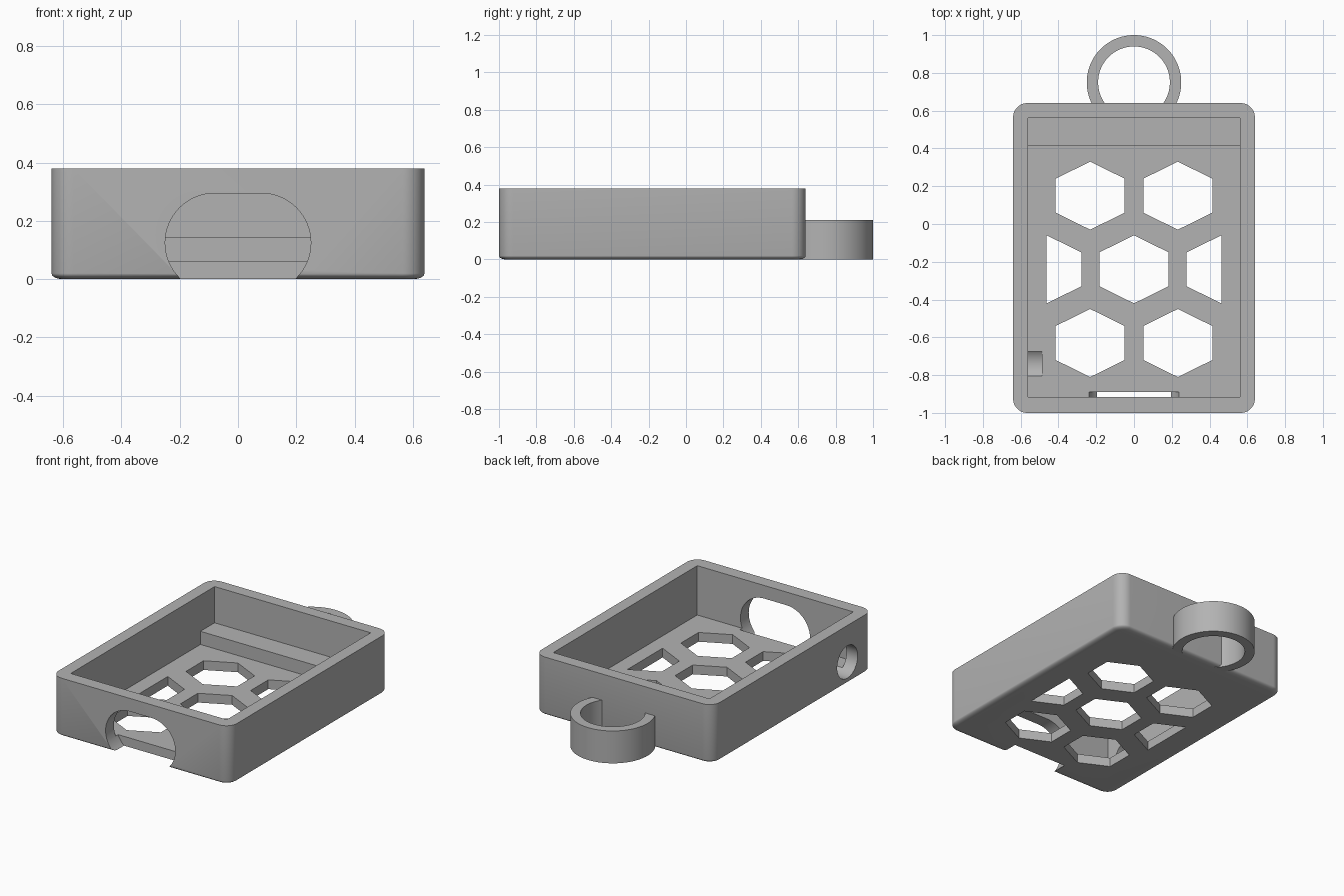
import bpy, bmesh
from math import sin, cos, pi, asin, radians
from mathutils import Vector

default = bpy.data.objects.get("Cube")
if default:
    bpy.data.objects.remove(default, do_unlink=True)

grey = bpy.data.materials.new("plain grey")
grey.use_nodes = True
colour = (0.45, 0.45, 0.45, 1)
grey.diffuse_color = colour
grey.node_tree.nodes["Principled BSDF"].inputs["Base Color"].default_value = colour


def arc(cx, cy, r, start, end, steps):
    angles = [start + (end - start) * i / steps for i in range(steps + 1)]
    return [(cx + r * cos(a), cy + r * sin(a)) for a in angles]


def loft(name, loops):
    """Closed solid through matching loops of 3D points."""
    bm = bmesh.new()
    rows = [[bm.verts.new(p) for p in loop] for loop in loops]
    n = len(rows[0])
    for low, high in zip(rows, rows[1:]):
        for i in range(n):
            j = (i + 1) % n
            bm.faces.new((low[i], low[j], high[j], high[i]))
    bm.faces.new(rows[0])
    bm.faces.new(rows[-1])
    bmesh.ops.recalc_face_normals(bm, faces=bm.faces)
    mesh = bpy.data.meshes.new(name)
    bm.to_mesh(mesh)
    bm.free()
    mesh.materials.append(grey)
    obj = bpy.data.objects.new(name, mesh)
    bpy.context.collection.objects.link(obj)
    return obj


def prism(name, outline, axis, start, end):
    """Extrude a 2D outline along the x, y or z axis."""
    place = {"x": lambda u, v, w: Vector((w, u, v)),
             "y": lambda u, v, w: Vector((u, w, v)),
             "z": lambda u, v, w: Vector((u, v, w))}[axis]
    return loft(name, [[place(u, v, w) for u, v in outline] for w in (start, end)])


def activate(obj):
    bpy.ops.object.select_all(action='DESELECT')
    obj.select_set(True)
    bpy.context.view_layer.objects.active = obj


def cut(target, cutter):
    cutter.hide_render = True
    mod = target.modifiers.new("cut", 'BOOLEAN')
    mod.operation = 'DIFFERENCE'
    mod.solver = 'EXACT'
    mod.object = cutter
    activate(target)
    bpy.ops.object.modifier_apply(modifier=mod.name)
    bpy.data.objects.remove(cutter, do_unlink=True)


# Outer case: rounded rectangle with a softened bottom edge
HALF_X, HALF_Y, MID_Y, CORNER = 0.64, 0.82, -0.18, 0.075


def case_loop(inset, z):
    cx, cy = HALF_X - CORNER, HALF_Y - CORNER
    points = []
    for k, (sx, sy) in enumerate(((1, 1), (-1, 1), (-1, -1), (1, -1))):
        points += arc(sx * cx, MID_Y + sy * cy, CORNER - inset,
                      k * pi / 2, (k + 1) * pi / 2, 12)
    return [(x, y, z) for x, y in points]


edge = [(0.04 * (1 - sin(a)), 0.02 * (1 - cos(a)))
        for a in [i * pi / 12 for i in range(7)]]
case = loft("case", [case_loop(i, z) for i, z in edge] + [case_loop(0, 0.38)])

# Inner cavity with a raised ledge at the back
cavity = [(-0.915, 0.06), (0.415, 0.06), (0.415, 0.145),
          (0.56, 0.145), (0.56, 0.5), (-0.915, 0.5)]
cut(case, prism("cavity_cutter", cavity, "x", -0.56, 0.56))

# Front port: wide slot with round ends, open through the floor
slot = (arc(0.08, 0.125, 0.17, -pi / 2, pi / 2, 32)
        + arc(-0.08, 0.125, 0.17, pi / 2, 3 * pi / 2, 32))
cut(case, prism("port_cutter", slot, "y", -1.1, -0.89))

# Round side hole that also grooves the floor
side_hole = arc(-0.74, 0.143, 0.105, 0, 2 * pi, 48)[:-1]
cut(case, prism("side_hole_cutter", side_hole, "x", -0.75, -0.487))

# Honeycomb openings in the floor
W, H = 0.183, 0.18
hexagon = [(0, H), (W, H / 2), (W, -H / 2), (0, -H), (-W, -H / 2), (-W, H / 2)]
centres = [(0, -0.24)] + [(s * 0.232, y) for s in (-1, 1) for y in (0.15, -0.63)]
for cx, cy in centres:
    outline = [(cx + x, cy + y) for x, y in hexagon]
    cut(case, prism("hexagon_cutter", outline, "z", -0.1, 0.1))
for s in (-1, 1):
    half = [(s * (0.462 + x), -0.24 + y) for x, y in hexagon if x <= 0]
    cut(case, prism("half_hexagon_cutter", half, "z", -0.1, 0.1))

# Hanging loop: open ring running into the back wall
RING_Y, OUTER, INNER, ROOT = 0.75, 0.25, 0.19, 0.605
a, b = asin((ROOT - RING_Y) / OUTER), asin((ROOT - RING_Y) / INNER)
ring = (arc(0, RING_Y, OUTER, a, pi - a, 64)
        + arc(0, RING_Y, INNER, pi - b, b, 64))
hanging_loop = prism("hanging_loop", ring, "z", 0, 0.21)

for obj in (case, hanging_loop):
    activate(obj)
    bpy.ops.object.shade_smooth_by_angle(angle=radians(25))
